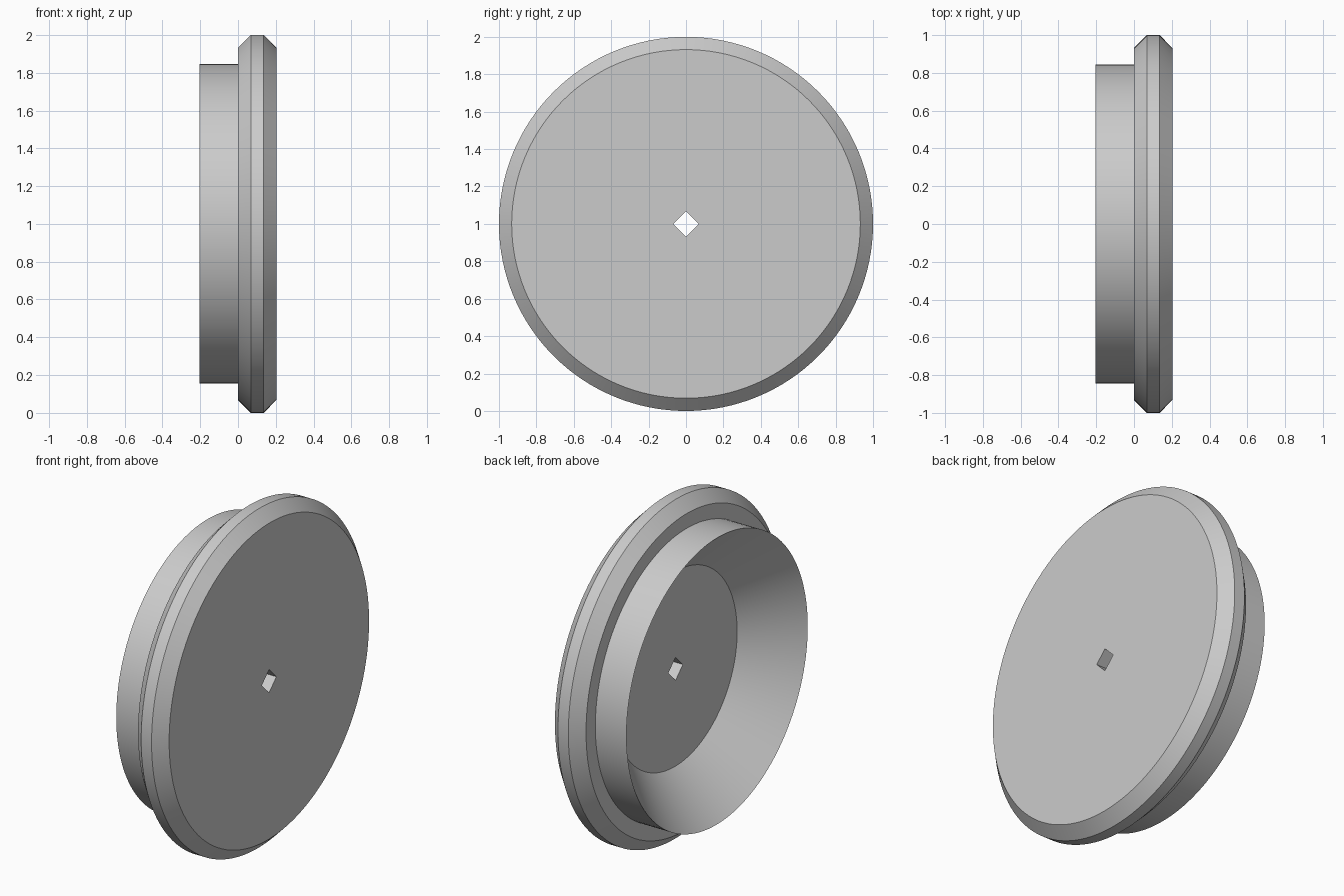
import bpy, bmesh, math

if "Cube" in bpy.data.objects:
    bpy.data.objects.remove(bpy.data.objects["Cube"])

SIDES = 128
R_HOLE = 0.068

# Closed cross-section as (x, radius); None marks the square axle hole
PROFILE = [
    (0.203, None), (0.203, 0.932),      # outer face
    (0.136, 1.0), (0.068, 1.0),         # bevelled flange
    (0.0, 0.932), (0.0, 0.845),         # flange shoulder
    (-0.203, 0.845),                    # collar ending in a thin lip
    (0.068, 0.574), (0.068, None),      # conical recess and its floor
]


def radius_at(r, a):
    """Round radius, or the outline of a diamond for the hole."""
    return r if r else R_HOLE / (abs(math.cos(a)) + abs(math.sin(a)))


# Revolve the cross-section around the x axis
bm = bmesh.new()
rings = []
for x, r in PROFILE:
    ring = []
    for i in range(SIDES):
        a = 2 * math.pi * i / SIDES
        d = radius_at(r, a)
        ring.append(bm.verts.new((x, d * math.cos(a), 1 + d * math.sin(a))))
    rings.append(ring)
for k, ring in enumerate(rings):
    nxt = rings[(k + 1) % len(rings)]
    for i in range(SIDES):
        j = (i + 1) % SIDES
        bm.faces.new((ring[i], ring[j], nxt[j], nxt[i]))
bmesh.ops.recalc_face_normals(bm, faces=bm.faces)

mesh = bpy.data.meshes.new("flanged_disc")
bm.to_mesh(mesh)
bm.free()
disc = bpy.data.objects.new("flanged_disc", mesh)
bpy.context.collection.objects.link(disc)

# Single grey colour
grey = bpy.data.materials.new("grey")
grey.diffuse_color = (0.6, 0.6, 0.6, 1)
grey.use_nodes = True
grey.node_tree.nodes["Principled BSDF"].inputs["Base Color"].default_value = grey.diffuse_color
mesh.materials.append(grey)

# Smooth round surfaces, crisp profile edges
bpy.context.view_layer.objects.active = disc
disc.select_set(True)
bpy.ops.object.shade_smooth_by_angle(angle=math.radians(30))
